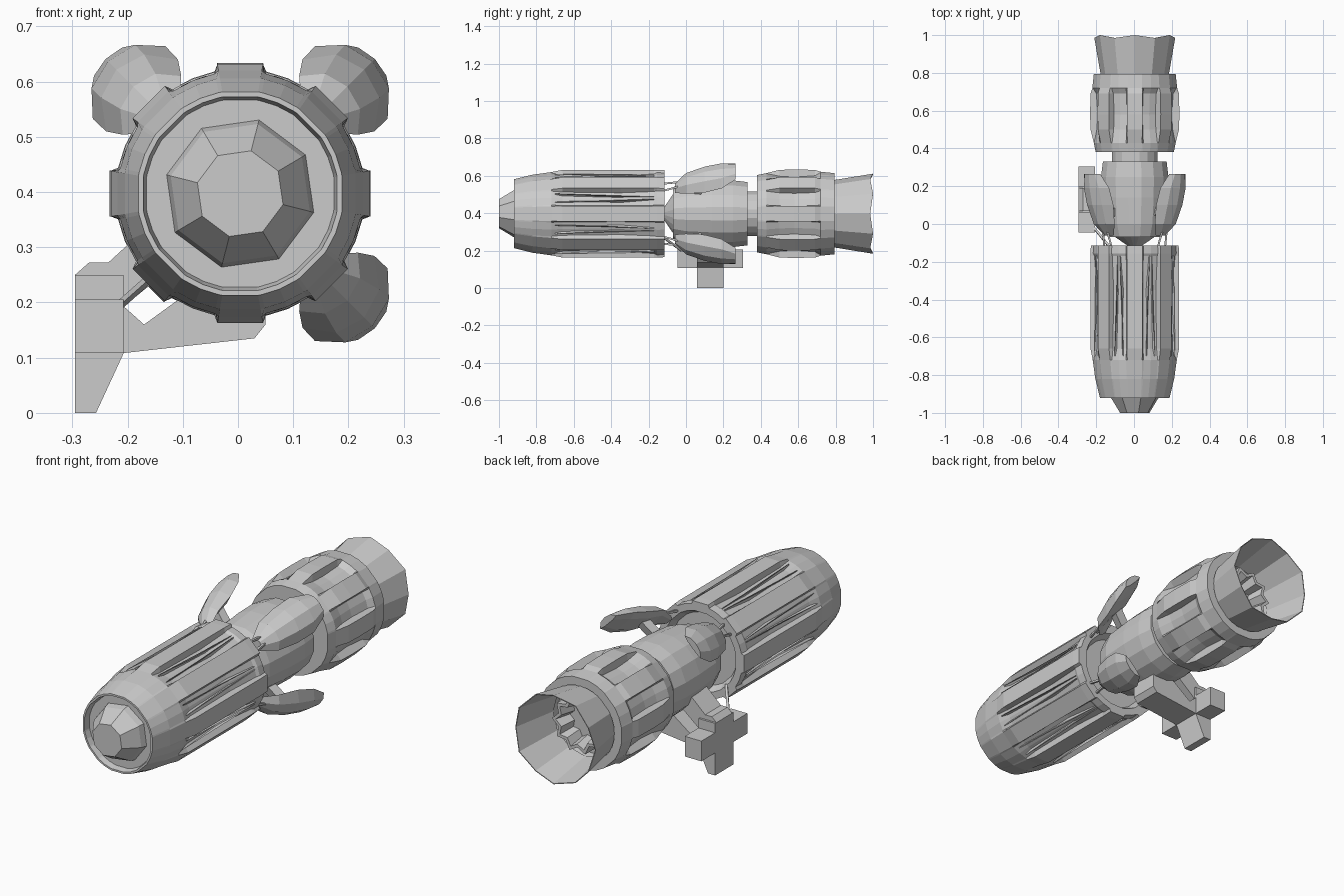
import bpy, bmesh
from math import sin, cos, pi, radians
from mathutils import Vector

cube = bpy.data.objects.get("Cube")
if cube:
    bpy.data.objects.remove(cube)

CX, CZ = 0.004, 0.397      # long axis of the craft

grey = bpy.data.materials.new("hull grey")
grey.use_nodes = True
COLOUR = (0.6, 0.6, 0.6, 1)
grey.diffuse_color = COLOUR
grey.node_tree.nodes["Principled BSDF"].inputs["Base Color"].default_value = COLOUR


def polar(r, a, y):
    return Vector((CX + r * sin(a), y, CZ + r * cos(a)))


def finish(name, bm):
    bmesh.ops.recalc_face_normals(bm, faces=bm.faces)
    mesh = bpy.data.meshes.new(name)
    bm.to_mesh(mesh)
    bm.free()
    mesh.materials.append(grey)
    obj = bpy.data.objects.new(name, mesh)
    bpy.context.collection.objects.link(obj)
    return obj


def loft(name, rings, caps=True):
    """Skin a list of equally long point rings."""
    bm = bmesh.new()
    rows = [[bm.verts.new(p) for p in ring] for ring in rings]
    n = len(rows[0])
    for a, b in zip(rows, rows[1:]):
        for i in range(n):
            bm.faces.new((a[i], a[(i + 1) % n], b[(i + 1) % n], b[i]))
    if caps:
        bm.faces.new(rows[0])
        bm.faces.new(rows[-1])
    return finish(name, bm)


def lathe(name, profile, sides, caps=True, turn=0.0):
    return loft(name, [[polar(r, turn + 2 * pi * i / sides, y) for i in range(sides)]
                       for y, r in profile], caps)


def ribbed_hull(name, sections):
    """Eight raised ribs: section = (y, rib radius, valley radius)."""
    rings = []
    for y, rib, valley in sections:
        ring = []
        for k in range(8):
            for deg, r in ((-12, valley), (-10, rib), (10, rib), (12, valley), (22.5, valley)):
                ring.append(polar(r, radians(45 * k + deg), y))
        rings.append(ring)
    return loft(name, rings)


def rod(name, a, b, r):
    axis = (b - a).normalized()
    u = axis.orthogonal().normalized()
    v = axis.cross(u)
    return loft(name, [[p + r * (u * cos(k * pi / 2) + v * sin(k * pi / 2)) for k in range(4)]
                       for p in (a, b)])


def prism(name, outline, near, far):
    """Extrude an outline between two mapping functions."""
    return loft(name, [[near(*p) for p in outline], [far(*p) for p in outline]])


# Front hull and nose
ribbed_hull("front_hull", [
    (-0.89, 0.172, 0.172), (-0.92, 0.178, 0.178), (-0.92, 0.187, 0.187),
    (-0.82, 0.212, 0.212), (-0.72, 0.226, 0.222), (-0.66, 0.238, 0.212),
    (-0.35, 0.238, 0.205), (-0.17, 0.238, 0.218), (-0.155, 0.238, 0.225),
    (-0.115, 0.236, 0.223), (-0.115, 0.19, 0.19), (-0.15, 0.17, 0.17)])
lathe("nose_cone", [(-0.88, 0.14), (-0.92, 0.13), (-1.0, 0.08)], 8, turn=0.25)

# Narrow grooves cut along the hull between the ribs
for k in range(8):
    for side in (-1, 1):
        a = radians(45 * k + side * 16)
        b = radians(45 * k + side * 21)
        loft("groove_fin", [[polar(0.2, a, -0.7), polar(0.222, a, -0.7), polar(0.2, b, -0.7)],
                            [polar(0.2, a, -0.17), polar(0.222, b, -0.17), polar(0.2, b, -0.17)]])

# Middle section with its front cone and rear neck
lathe("middle_body", [(-0.15, 0.02), (-0.12, 0.03), (-0.07, 0.105), (-0.07, 0.145), (0.0, 0.168),
                      (0.14, 0.18), (0.25, 0.182), (0.33, 0.172)], 16, turn=pi / 16)
lathe("neck", [(0.32, 0.122), (0.4, 0.122)], 16, turn=pi / 16)

# Rear hull
ribbed_hull("rear_hull", [
    (0.38, 0.14, 0.14), (0.38, 0.21, 0.21), (0.43, 0.22, 0.22), (0.5, 0.238, 0.205),
    (0.58, 0.24, 0.2), (0.69, 0.238, 0.208), (0.72, 0.228, 0.226), (0.795, 0.22, 0.22),
    (0.795, 0.18, 0.18), (0.72, 0.17, 0.17)])

# Flared open nozzle with a scalloped edge
S = 12
loft("nozzle", [[polar(0.175, 2 * pi * i / S, 0.76) for i in range(S)],
                [polar(0.214, 2 * pi * i / S, 1.0 - 0.015 * (i % 2)) for i in range(S)],
                [polar(0.21, 2 * pi * i / S, 1.0 - 0.015 * (i % 2)) for i in range(S)],
                [polar(0.17, 2 * pi * i / S, 0.76) for i in range(S)]], caps=False)

# Star-shaped engine crown inside the nozzle
star = [0.135 if i % 2 else 0.105 for i in range(20)]
loft("engine_crown", [[polar(r * s, 2 * pi * i / 20, y) for i, r in enumerate(star)]
                      for y, s in ((0.71, 1.0), (0.82, 1.0), (0.82, 0.85), (0.74, 0.7))])

# Three leaf-shaped pods on the diagonals, each with a strut
POD = [(-0.06, 0.195, 0.03, 0.025), (0.0, 0.238, 0.075, 0.04), (0.1, 0.268, 0.092, 0.055),
       (0.19, 0.298, 0.093, 0.045), (0.265, 0.325, 0.06, 0.022)]
SECTION = [(-1, -0.3), (-0.6, 0.6), (0, 0.9), (0.6, 0.6), (1, -0.3), (0.55, -0.55), (-0.55, -0.55)]
for name, deg in (("upper_left", 45), ("lower_left", 135), ("upper_right", -45)):
    a = radians(deg)
    out = Vector((sin(a), 0, cos(a)))
    side = Vector((cos(a), 0, -sin(a)))
    loft(name + "_pod", [[polar(r, a, y) + side * (w * s) + out * (t * h) for s, h in SECTION]
                         for y, r, w, t in POD])
    for d in (-0.14, 0.14):
        rod(name + "_strut", polar(0.2, a + d, -0.13), polar(0.225, a + d / 2, -0.03), 0.007)
    rod(name + "_mount", polar(0.15, a, 0.06), polar(0.25, a, 0.08), 0.03)

# Docking bracket: cross-shaped foot on the lower right
Y0, Y1 = 0.06, 0.2
cross = [(Y0, 0.0), (Y1, 0.0), (Y1, 0.108), (0.305, 0.108), (0.305, 0.205), (Y1, 0.205),
         (Y1, 0.25), (Y0, 0.25), (Y0, 0.205), (-0.045, 0.205), (-0.045, 0.108), (Y0, 0.108)]
prism("bracket_foot", cross,
      lambda y, z: Vector((-0.295, y, z)),
      lambda y, z: Vector((-0.257 + 0.05 * min(z / 0.108, 1), y, z)))

# Arms joining the foot to the middle body
arm = [(-0.21, 0.108), (0.03, 0.135), (0.05, 0.16), (0.05, 0.24), (-0.06, 0.24), (-0.17, 0.16),
       (-0.215, 0.2)]
prism("bracket_arm", arm,
      lambda x, z: Vector((x, Y0, z)), lambda x, z: Vector((x, Y1, z)))
brace = [(-0.295, 0.25), (-0.27, 0.272), (-0.235, 0.272), (-0.15, 0.35), (-0.1, 0.28), (-0.21, 0.19)]
prism("bracket_brace", brace,
      lambda x, z: Vector((x, Y0 + 0.01, z)), lambda x, z: Vector((x, Y1 - 0.01, z)))
rod("bracket_strut", Vector((-0.13, -0.12, 0.27)), Vector((-0.22, -0.01, 0.19)), 0.008)
